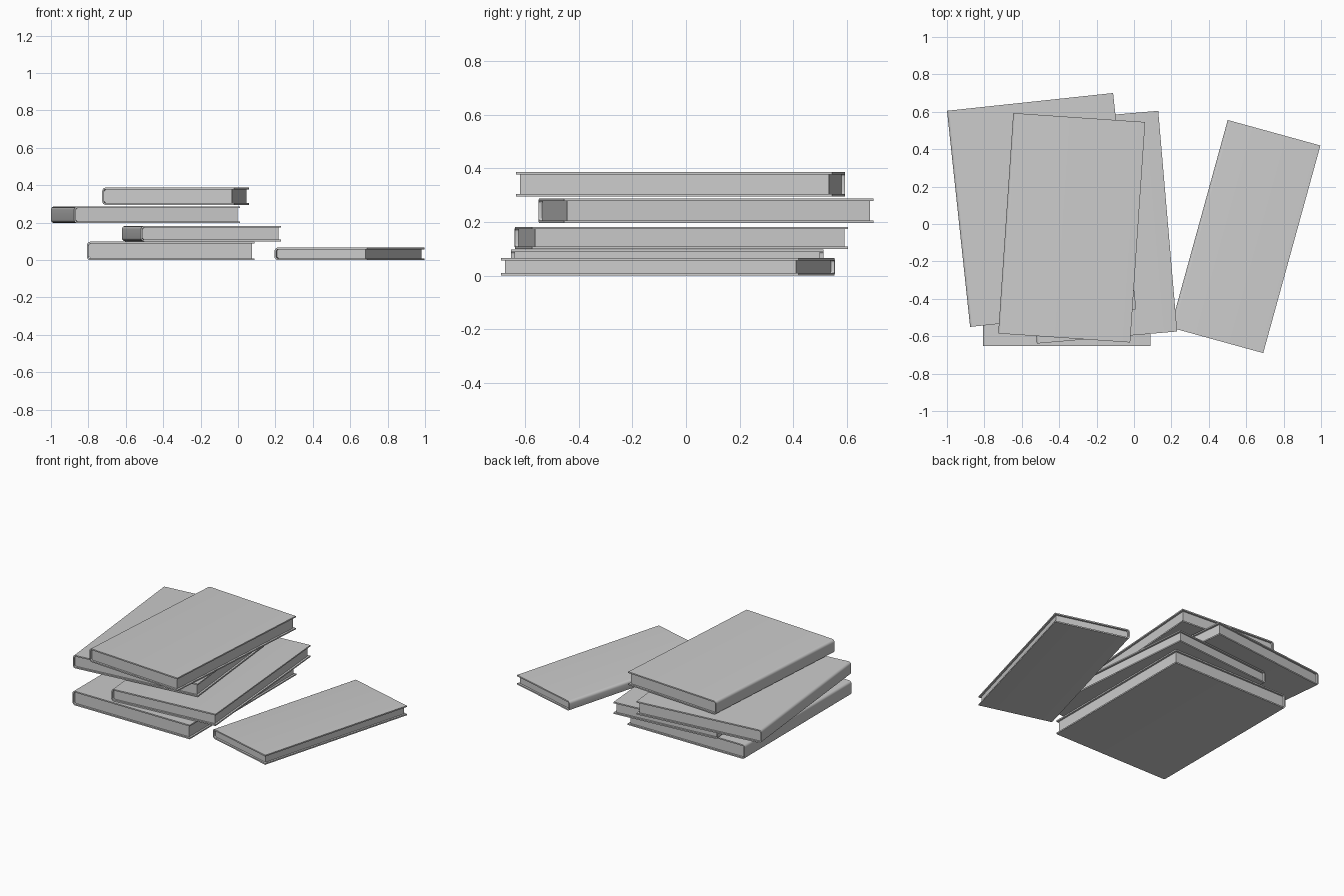
import bpy, math
from mathutils import Matrix, Vector

if "Cube" in bpy.data.objects:
    bpy.data.objects.remove(bpy.data.objects["Cube"])


def extrude_outline(name, outline, length, matrix):
    """Extrude a closed x-z outline along y, centred on y = 0."""
    n = len(outline)
    verts = [(x, y, z) for y in (-length / 2, length / 2) for x, z in outline]
    faces = [tuple(range(n)), tuple(range(2 * n - 1, n - 1, -1))]
    faces += [(i, i + n, (i + 1) % n + n, (i + 1) % n) for i in range(n)]
    mesh = bpy.data.meshes.new(name)
    mesh.from_pydata(verts, [], faces)
    obj = bpy.data.objects.new(name, mesh)
    bpy.context.collection.objects.link(obj)
    obj.matrix_world = matrix
    bpy.context.view_layer.objects.active = obj
    bpy.ops.object.select_all(action='DESELECT')
    obj.select_set(True)
    bpy.ops.object.mode_set(mode='EDIT')
    bpy.ops.mesh.select_all(action='SELECT')
    bpy.ops.mesh.normals_make_consistent(inside=False)
    bpy.ops.object.mode_set(mode='OBJECT')
    bpy.ops.object.shade_smooth_by_angle(angle=math.radians(35))
    return obj


def corner(cx, cz, r, a0, a1, steps=5):
    return [(cx + r * math.cos(math.radians(a0 + (a1 - a0) * i / steps)),
             cz + r * math.sin(math.radians(a0 + (a1 - a0) * i / steps)))
            for i in range(steps + 1)]


def book(name, cx, cy, z0, width, length, height, angle):
    matrix = Matrix.Translation(Vector((cx, cy, z0))) @ Matrix.Rotation(math.radians(angle), 4, 'Z')
    t, r, lip = 0.009, 0.018, 0.013
    left, right = -width / 2, width / 2
    # cover: C-shaped board with a rounded spine on the left
    outline = [(right, height)]
    outline += corner(left + r, height - r, r, 90, 180)
    outline += corner(left + r, r, r, 180, 270)
    outline += [(right, 0), (right, t)]
    outline += corner(left + r, r, r - t, 270, 180)
    outline += corner(left + r, height - r, r - t, 180, 90)
    outline += [(right, height - t)]
    extrude_outline(name + "_cover", outline, length, matrix)
    # page block, set back from the three open edges
    a, b = left + t, right - lip
    pages = [(a, t + 0.009), (a + 0.009, t), (b, t),
             (b, height - t), (a + 0.009, height - t), (a, height - t - 0.009)]
    extrude_outline(name + "_pages", pages, length - 2 * lip, matrix)


# centre x, centre y, base z, width, length, thickness, turn in degrees
book("bottom_book", -0.36, -0.07, 0.0, 0.895, 1.165, 0.098, 0)
book("second_book", -0.195, -0.017, 0.1, 0.753, 1.184, 0.082, 4.9)
book("third_book", -0.494, 0.075, 0.197, 0.893, 1.162, 0.09, 6.1)
book("top_book", -0.333, -0.02, 0.295, 0.707, 1.181, 0.092, -3.9)
book("side_book", 0.596, -0.067, 0.0, 0.514, 1.151, 0.066, -15.4)
